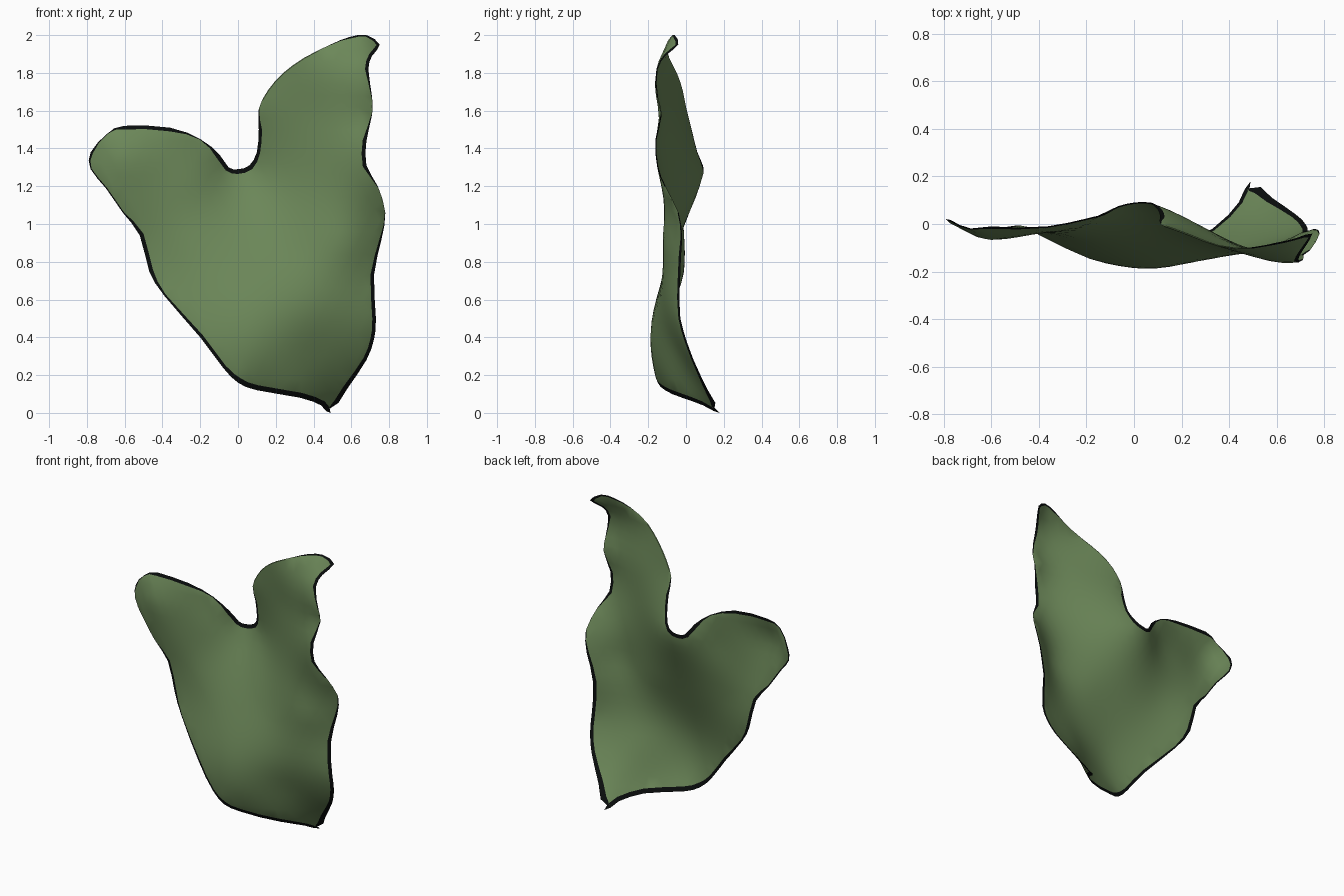
import bpy
import bmesh
import math
from mathutils import Vector
from mathutils.geometry import delaunay_2d_cdt

if "Cube" in bpy.data.objects:
    bpy.data.objects.remove(bpy.data.objects["Cube"])

HALF = 0.003       # half the sheet thickness
HEM = 0.004        # narrowest edge strip
SPACING = 0.06     # spacing of the surface points

# Leaf outline, clockwise from the notch: x, z and depth y in hundredths
OUTLINE = [
    (0, 129, 9), (6, 131, 9), (10, 138, 6), (11, 150, 3), (11, 161, 0),
    (16, 171, -2), (24, 180, -5), (35, 188, -9), (49, 195, -10), (59, 199, -8),
    (68, 200, -6), (75, 195, -4), (71, 189, -11), (69, 182, -15),
    (71, 167, -15), (71, 158, -13), (68, 144, -16), (68, 131, -15),
    (74, 120, -11), (78, 106, -4), (76, 92, -2), (72, 73, -3), (73, 50, -3),
    (72, 39, 0), (68, 28, 4), (58, 13, 11), (49, 0, 18), (44, 4, 9),
    (33, 8, -2), (10, 12, -11), (0, 16, -15), (-8, 24, -16), (-20, 40, -14),
    (-39, 62, -5), (-47, 75, -1), (-52, 94, -1), (-61, 106, -2),
    (-70, 119, -2), (-78, 129, 1), (-78, 138, 2), (-69, 148, -2),
    (-60, 152, -1), (-36, 151, -1), (-20, 145, 2), (-10, 137, 5), (-5, 130, 8),
]
# Depth of the folds and hollows inside the leaf
FOLDS = [
    (0, 105, 1), (0, 75, -10), (8, 48, -18), (8, 32, -18), (60, 90, -11),
    (55, 62, -10), (42, 35, -7), (50, 18, 4), (-25, 90, -5), (-42, 125, -4),
    (35, 120, -5), (42, 160, -9), (-20, 125, 0), (30, 85, -9), (-64, 136, -6),
    (34, 52, -14),
]
# Dark stretches of the border: first and last outline point, width
DARK = [
    (0, 1, 0.025), (2, 3, 0.018), (9, 10, 0.01), (11, 13, 0.018),
    (16, 17, 0.02), (20, 20, 0.012), (21, 24, 0.02), (25, 25, 0.025),
    (26, 30, 0.028), (31, 32, 0.018), (33, 33, 0.01), (34, 35, 0.022),
    (36, 38, 0.007), (39, 39, 0.014), (41, 42, 0.02), (44, 45, 0.023),
]


def solve(a, b):
    """Gaussian elimination with pivoting."""
    n = len(b)
    rows = [list(r) + [v] for r, v in zip(a, b)]
    for i in range(n):
        p = max(range(i, n), key=lambda r: abs(rows[r][i]))
        rows[i], rows[p] = rows[p], rows[i]
        for r in range(i + 1, n):
            k = rows[r][i] / rows[i][i]
            if k:
                rows[r] = [u - k * v for u, v in zip(rows[r], rows[i])]
    out = [0.0] * n
    for i in reversed(range(n)):
        rest = sum(rows[i][j] * out[j] for j in range(i + 1, n))
        out[i] = (rows[i][n] - rest) / rows[i][i]
    return out


def kernel(p, q):
    r = (p - q).length
    return r * r * math.log(r) if r > 0 else 0.0


# Smooth depth surface through the outline and the folds
knots = [Vector((x, z)) / 100 for x, z, y in OUTLINE + FOLDS]
depths = [y / 100 for x, z, y in OUTLINE + FOLDS]
flat = [[1.0, k.x, k.y] for k in knots]
matrix = [[kernel(p, q) + (0.0002 if p is q else 0) for q in knots] + f
          for p, f in zip(knots, flat)]
matrix += [[f[i] for f in flat] + [0.0] * 3 for i in range(3)]
weights = solve(matrix, depths + [0.0] * 3)


def depth(p):
    base = weights[-3] + weights[-2] * p.x + weights[-1] * p.y
    return base + sum(w * kernel(p, k) for w, k in zip(weights, knots))


def on_sheet(p):
    return Vector((p.x, depth(p), p.y))


def normal(p):
    e = 0.01
    dx, dz = Vector((e, 0)), Vector((0, e))
    fx = (depth(p + dx) - depth(p - dx)) / (2 * e)
    fz = (depth(p + dz) - depth(p - dz)) / (2 * e)
    return Vector((fx, -1, fz)).normalized()


# Rounded outline, border widths and inset copy
corners = knots[:len(OUTLINE)]
count = len(corners)
dark = [0.0] * count
for first, last, width in DARK:
    dark[first:last + 1] = [width] * (last + 1 - first)
edge, border_width = [], []
for i, p in enumerate(corners):
    j = (i + 1) % count
    q, r = corners[j], corners[(i + 2) % count]
    edge += [p, ((p + q) * 9 - corners[i - 1] - r) / 16]
    border_width += [dark[i], (dark[i] + dark[j]) / 2]
count = len(edge)
inset = []
for i, p in enumerate(edge):
    along = (edge[(i + 1) % count] - edge[i - 1]).normalized()
    inset.append(p + Vector((along.y, -along.x)) * max(border_width[i], HEM))


def inside(p):
    hit = False
    for i, b in enumerate(inset):
        a = inset[i - 1]
        if (a.y > p.y) != (b.y > p.y):
            if p.x < a.x + (b.x - a.x) * (p.y - a.y) / (b.y - a.y):
                hit = not hit
    return hit


# Even points across the leaf
points = list(inset)
for row in range(int(2 / SPACING) + 1):
    for col in range(-15, 16):
        p = Vector(((col + row % 2 / 2) * SPACING, row * SPACING))
        if inside(p) and min((p - q).length for q in inset) > SPACING * 0.5:
            points.append(p)
loop = [(i, (i + 1) % count) for i in range(count)]
verts, _, tris, *_ = delaunay_2d_cdt(points, loop, [], 1, 1e-6)

# Front and back of the leaf
bm = bmesh.new()
sides = []
for sign in (1, -1):
    sides.append([bm.verts.new(on_sheet(p) + normal(p) * HALF * sign)
                  for p in verts])
front, back = sides
border = {}
for tri in tris:
    bm.faces.new([front[i] for i in tri])
    bm.faces.new([back[i] for i in reversed(tri)])
    for i, a in enumerate(tri):
        b = tri[(i + 1) % len(tri)]
        if (b, a) in border:
            del border[(b, a)]
        else:
            border[(a, b)] = True

# Border strip, dark where it has a width
ring, near = {}, {}
for a, b in border:
    for i in (a, b):
        if i not in ring:
            near[i] = min(range(count),
                          key=lambda k: (inset[k] - verts[i]).length)
            ring[i] = bm.verts.new(on_sheet(edge[near[i]]))
    is_dark = border_width[near[a]] + border_width[near[b]] > 0
    for quad in ((front[b], front[a], ring[a], ring[b]),
                 (back[a], back[b], ring[b], ring[a])):
        bm.faces.new(quad).material_index = int(is_dark)
bmesh.ops.delete(bm, geom=[v for v in bm.verts if not v.link_faces],
                 context='VERTS')
bmesh.ops.recalc_face_normals(bm, faces=bm.faces)

mesh = bpy.data.meshes.new("leaf")
bm.to_mesh(mesh)
bm.free()
for name, colour in (("leaf green", (0.15, 0.245, 0.1, 1)),
                     ("border black", (0.003, 0.004, 0.004, 1))):
    mat = bpy.data.materials.new(name)
    mat.use_nodes = True
    mat.diffuse_color = colour
    shader = mat.node_tree.nodes["Principled BSDF"]
    shader.inputs["Base Color"].default_value = colour
    shader.inputs["Roughness"].default_value = 0.8
    mesh.materials.append(mat)

leaf = bpy.data.objects.new("leaf", mesh)
bpy.context.collection.objects.link(leaf)
bpy.context.view_layer.objects.active = leaf
leaf.select_set(True)
bpy.ops.object.shade_smooth_by_angle(angle=math.radians(35))
